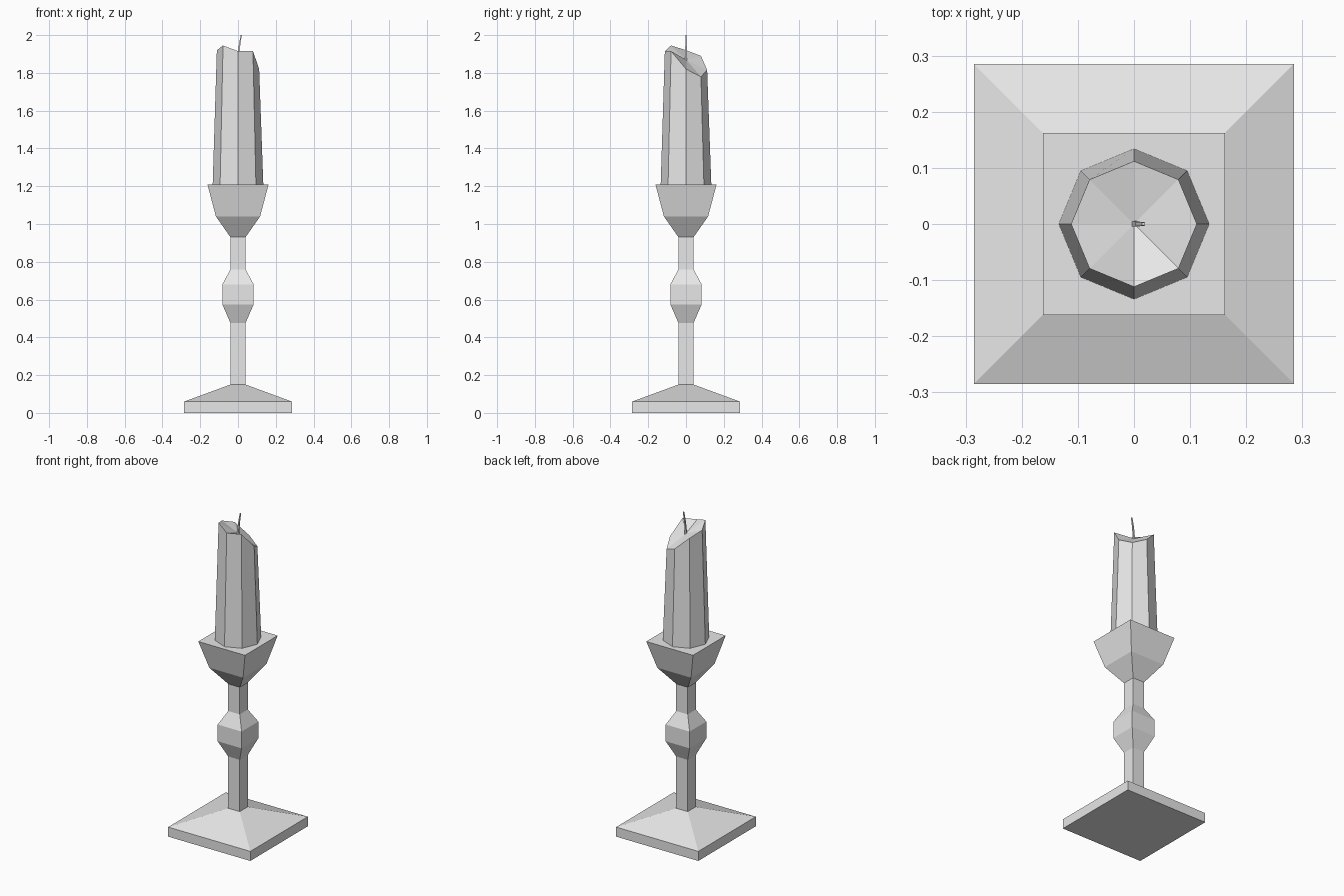
import bpy
import bmesh
from math import cos, sin, pi, sqrt

cube = bpy.data.objects.get("Cube")
if cube:
    bpy.data.objects.remove(cube, do_unlink=True)

GREY = (0.8, 0.8, 0.8, 1.0)
grey = bpy.data.materials.new("plain_grey")
grey.use_nodes = True
grey.diffuse_color = GREY
grey.node_tree.nodes["Principled BSDF"].inputs["Base Color"].default_value = GREY


def ring(sides, radius, heights, turn=0.0, shift=0.0):
    """Points of a regular polygon, with one height per corner."""
    return [(shift + radius * cos(turn + 2 * pi * i / sides),
             radius * sin(turn + 2 * pi * i / sides), heights[i])
            for i in range(sides)]


def square(half, z, shift=0.0):
    return ring(4, half * sqrt(2), [z] * 4, pi / 4, shift)


def loft(name, rings, bottom=False, top=False, peak=None):
    """Skin a stack of rings; close the ends flat or with a fan to a peak."""
    bm = bmesh.new()
    loops = [[bm.verts.new(p) for p in r] for r in rings]
    n = len(loops[0])
    for lo, hi in zip(loops, loops[1:]):
        for i in range(n):
            j = (i + 1) % n
            bm.faces.new((lo[i], lo[j], hi[j], hi[i]))
    if bottom:
        bm.faces.new(loops[0][::-1])
    if top:
        bm.faces.new(loops[-1])
    if peak:
        centre = bm.verts.new(peak)
        for i in range(n):
            bm.faces.new((loops[-1][i], loops[-1][(i + 1) % n], centre))
    mesh = bpy.data.meshes.new(name)
    bm.to_mesh(mesh)
    bm.free()
    mesh.materials.append(grey)
    obj = bpy.data.objects.new(name, mesh)
    bpy.context.collection.objects.link(obj)
    return obj


def square_part(name, profile, **ends):
    return loft(name, [square(half, z) for half, z in profile], **ends)


# Square holder, from the floor up
STEM = 0.04
square_part("base", [(0.285, 0), (0.285, 0.06), (STEM, 0.15)], bottom=True)
square_part("lower_stem", [(STEM, 0.15), (STEM, 0.475)])
square_part("knob", [(STEM, 0.475), (0.083, 0.575), (0.083, 0.68), (STEM, 0.76)])
square_part("upper_stem", [(STEM, 0.76), (STEM, 0.93)])
square_part("cup", [(STEM, 0.93), (0.117, 1.04), (0.162, 1.21)], top=True)

# Tapered eight-sided candle with an unevenly melted rim
rim = [1.82, 1.78, 1.815, 1.89, 1.92, 1.945, 1.915, 1.915]
loft("candle", [ring(8, 0.134, [1.21] * 8), ring(8, 0.112, rim)],
     peak=(0, 0, 1.87))

# Leaning wick
loft("wick", [square(0.005, 1.86), square(0.004, 1.94, 0.007),
              square(0.003, 2.0, 0.017)], top=True)
